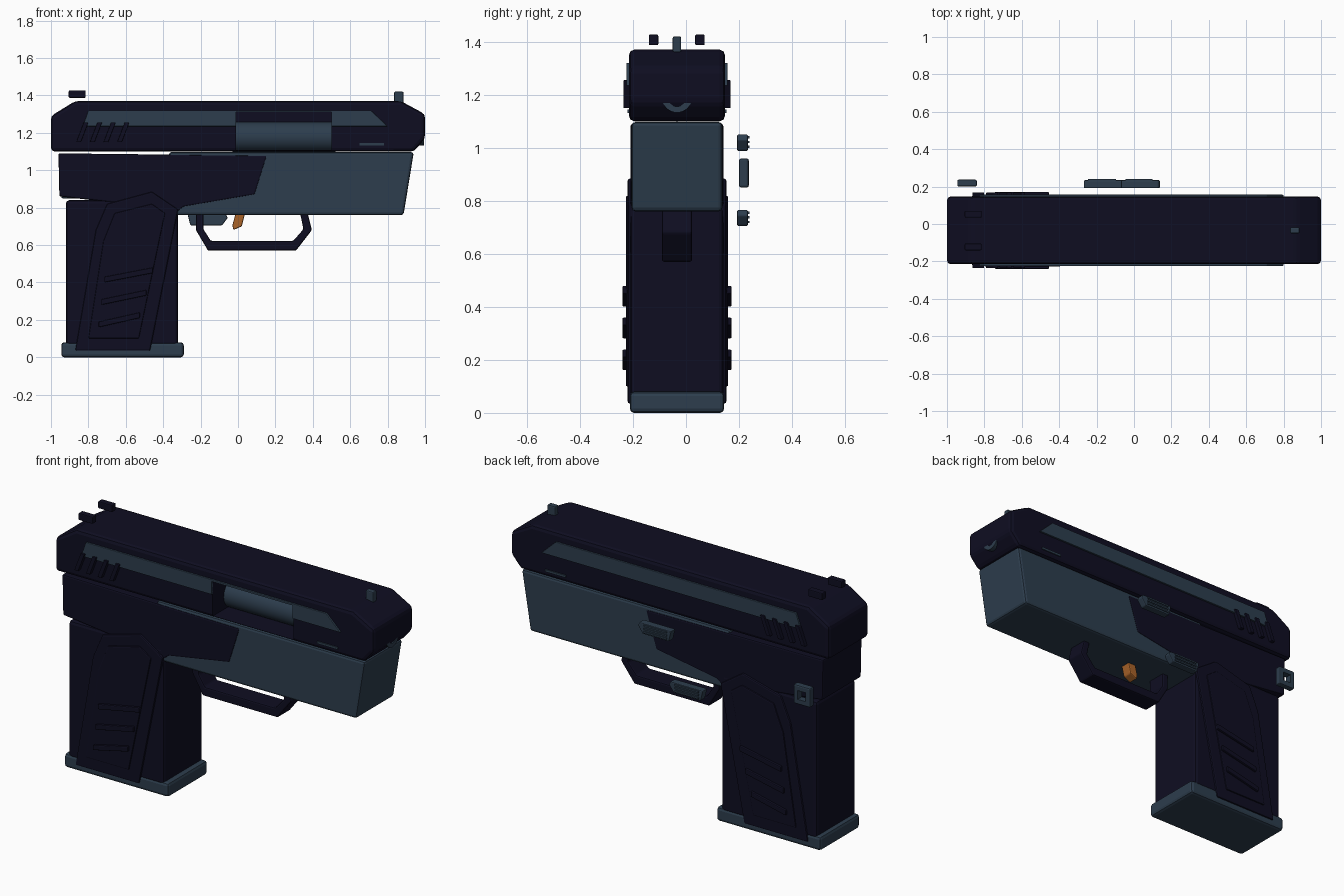
import bpy, bmesh, math
from mathutils import Matrix

old = bpy.data.objects.get("Cube")
if old:
    bpy.data.objects.remove(old, do_unlink=True)

MID = -0.034  # centre plane of the body


def material(name, rgb):
    m = bpy.data.materials.new(name)
    m.use_nodes = True
    col = (*rgb, 1)
    m.diffuse_color = col
    m.node_tree.nodes["Principled BSDF"].inputs["Base Color"].default_value = col
    return m


NAVY = material("dark navy", (0.0045, 0.0042, 0.0155))
STEEL = material("blue grey", (0.026, 0.047, 0.075))
BRONZE = material("bronze", (0.40, 0.125, 0.022))


def finish(name, bm, mat):
    bmesh.ops.recalc_face_normals(bm, faces=bm.faces)
    me = bpy.data.meshes.new(name)
    bm.to_mesh(me)
    bm.free()
    me.materials.append(mat)
    ob = bpy.data.objects.new(name, me)
    bpy.context.collection.objects.link(ob)
    return ob


def prism(name, profile, y0, y1, mat, bevel=0.0):
    """Extrude an (x, z) outline from y0 to y1 and soften its edges."""
    bm = bmesh.new()
    face = bm.faces.new([bm.verts.new((x, y0, z)) for x, z in profile])
    ext = bmesh.ops.extrude_face_region(bm, geom=[face])
    for v in ext["geom"]:
        if isinstance(v, bmesh.types.BMVert):
            v.co.y = y1
    ob = finish(name, bm, mat)
    if bevel:
        mod = ob.modifiers.new("soft_edges", "BEVEL")
        mod.width = bevel
        mod.segments = 2
        mod.limit_method = "ANGLE"
        mod.angle_limit = math.radians(25)
    return ob


def centred(name, profile, half, mat, bevel=0.0):
    return prism(name, profile, MID - half, MID + half, mat, bevel)


def rect(x0, x1, z0, z1):
    return [(x0, z0), (x1, z0), (x1, z1), (x0, z1)]


def both_sides(name, profile, inner, outer, mat, bevel=0.0):
    """Matching plates on the left and right flanks."""
    return [prism(f"{side}_{name}", profile, MID + s * inner, MID + s * outer, mat, bevel)
            for side, s in (("right", -1), ("left", 1))]


def cut(ob, cutter):
    mod = ob.modifiers.new("opening", "BOOLEAN")
    mod.operation = "DIFFERENCE"
    mod.object = cutter
    mod.solver = "EXACT"
    cutter.hide_render = True
    cutter.display_type = "WIRE"
    cutter.hide_set(True)


def smooth(ob):
    bpy.ops.object.select_all(action="DESELECT")
    ob.select_set(True)
    bpy.context.view_layer.objects.active = ob
    bpy.ops.object.shade_smooth_by_angle(angle=math.radians(35))


# Slide with its side panels
slide = centred("slide", [(-1, 1.1), (0.94, 1.1), (1, 1.17), (1, 1.3), (0.87, 1.37),
                          (-0.87, 1.37), (-1, 1.29)], 0.181, NAVY, 0.02)
panels = both_sides("slide_panel", [(-0.83, 1.235), (0.8, 1.235), (0.71, 1.32), (-0.8, 1.32)],
                    0.175, 0.191, STEEL, 0.003)
both_sides("slide_mark", rect(0.65, 0.78, 1.132, 1.145), 0.178, 0.187, STEEL)
for i in range(4):
    x = -0.865 + i * 0.073
    both_sides(f"grip_serration_{i + 1}", [(x, 1.15), (x + 0.025, 1.15), (x + 0.065, 1.255),
                                           (x + 0.04, 1.255)], 0.178, 0.202, NAVY, 0.003)

# Ejection port and the barrel inside it
port = prism("port_cutter", rect(-0.01, 0.5, 1.108, 1.31), -0.4, -0.03, NAVY)
cut(slide, port)
cut(panels[0], port)


def tube_x(name, x0, x1, z, radius, bore=0.0):
    """Round bar along x, or an open tube when it has a bore."""
    bm = bmesh.new()
    n = 32
    if not bore:
        bmesh.ops.create_cone(bm, cap_ends=True, segments=n, radius1=radius, radius2=radius,
                              depth=x1 - x0)
        bm.transform(Matrix.Translation(((x0 + x1) / 2, MID, z)) @ Matrix.Rotation(math.pi / 2, 4, "Y"))
    else:
        rings = [[bm.verts.new((x, MID + r * math.cos(math.tau * k / n), z + r * math.sin(math.tau * k / n)))
                  for k in range(n)] for x, r in ((x0, radius), (x1, radius), (x1, bore), (x0, bore))]
        for a, b in zip(rings, rings[1:] + rings[:1]):
            for k in range(n):
                j = (k + 1) % n
                bm.faces.new((a[k], a[j], b[j], b[k]))
    ob = finish(name, bm, STEEL)
    smooth(ob)
    return ob


tube_x("barrel", -0.03, 0.52, 1.178, 0.08)
tube_x("muzzle_ring", 0.9, 0.995, 1.19, 0.057, 0.034)

# Sights
for side, y in (("right", -0.1225), ("left", 0.0525)):
    prism(f"{side}_rear_sight", rect(-0.905, -0.815, 1.387, 1.427), y - 0.018, y + 0.018, NAVY, 0.005)
centred("front_sight", rect(0.835, 0.885, 1.36, 1.42), 0.016, STEEL, 0.006)

# Frame: light front body with a dark rear shell wrapped over it
centred("front_frame", [(-0.37, 1.097), (0.94, 1.097), (0.885, 0.76), (-0.34, 0.76)],
        0.171, STEEL, 0.014)
centred("rear_frame", [(-0.96, 1.09), (0.155, 1.078), (0.09, 0.87), (-0.29, 0.805),
                       (-0.34, 0.765), (-0.6, 0.82), (-0.955, 0.86)], 0.175, NAVY, 0.008)

# Grip with textured side panels and a base plate
centred("grip", rect(-0.92, -0.32, 0.06, 0.84), 0.176, NAVY, 0.018)
centred("base_plate", rect(-0.945, -0.29, 0, 0.08), 0.178, STEEL, 0.016)
both_sides("grip_panel", [(-0.87, 0.035), (-0.47, 0.035), (-0.32, 0.79), (-0.46, 0.885),
                          (-0.7, 0.82), (-0.76, 0.68)], 0.16, 0.186, NAVY, 0.008)
both_sides("grip_inlay", [(-0.8, 0.1), (-0.53, 0.1), (-0.39, 0.77), (-0.46, 0.82),
                          (-0.66, 0.77), (-0.72, 0.62)], 0.18, 0.193, NAVY, 0.006)
for i in range(3):
    z = 0.16 + i * 0.12
    x = -0.745 + i * 0.015
    w = 0.22 + i * 0.02
    both_sides(f"grip_rib_{i + 1}", [(x, z), (x + w, z + 0.05), (x + w, z + 0.08), (x, z + 0.03)],
               0.185, 0.206, NAVY, 0.005)

# Trigger and its guard
centred("trigger_guard", [(-0.225, 0.78), (-0.225, 0.68), (-0.16, 0.57), (0.31, 0.57),
                          (0.395, 0.68), (0.37, 0.78), (0.33, 0.78), (0.35, 0.685),
                          (0.295, 0.622), (-0.145, 0.622), (-0.185, 0.685), (-0.185, 0.78)],
        0.057, NAVY, 0.008)
centred("trigger", [(-0.01, 0.78), (0.04, 0.78), (0.02, 0.7), (-0.025, 0.68), (-0.03, 0.705)],
        0.03, BRONZE, 0.006)


# Controls on the left side
def lever(name, x0, x1, z0, z1):
    prism(name, [(x0 + 0.015, z0), (x1 - 0.03, z0), (x1, z1 - 0.02), (x1 - 0.01, z1), (x0, z1)],
          0.192, 0.234, STEEL, 0.006)
    for k in range(3):
        z = z0 + (z1 - z0) * (k + 0.6) / 3.4
        prism(f"{name}_ridge_{k + 1}", rect(x0 + 0.025, x1 - 0.04, z, z + 0.009),
              0.23, 0.24, STEEL)


lever("slide_stop", -0.07, 0.14, 0.988, 1.05)
lever("magazine_catch", -0.27, -0.055, 0.705, 0.765)
loop = prism("square_loop", rect(-0.945, -0.84, 0.85, 0.96), 0.2, 0.237, STEEL, 0.008)
cut(loop, prism("loop_cutter", rect(-0.917, -0.868, 0.88, 0.93), 0.1, 0.3, STEEL))
